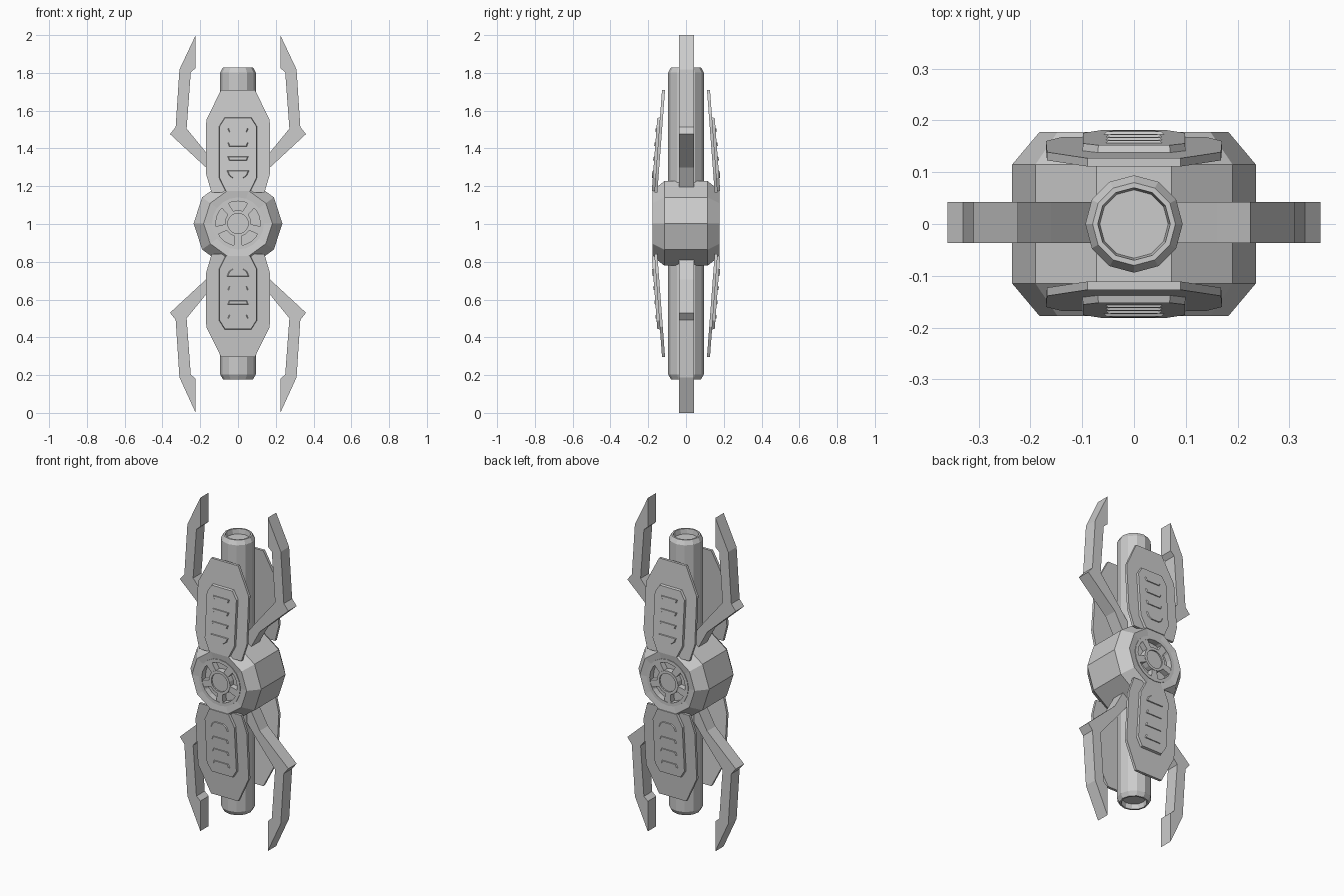
import bpy, bmesh
from math import sin, cos, pi, radians
from mathutils import Vector

if "Cube" in bpy.data.objects:
    bpy.data.objects.remove(bpy.data.objects["Cube"])

CZ = 1.003  # height of the symmetry plane


def finish(name, bm):
    bmesh.ops.remove_doubles(bm, verts=bm.verts, dist=1e-5)
    bmesh.ops.recalc_face_normals(bm, faces=bm.faces)
    mesh = bpy.data.meshes.new(name)
    bm.to_mesh(mesh)
    bm.free()
    ob = bpy.data.objects.new(name, mesh)
    bpy.context.collection.objects.link(ob)
    return ob


def lathe(name, profile, seg, place, closed=False, phase=0):
    """Revolve (radius, height) points; place maps (a, b, h) to a position."""
    bm = bmesh.new()
    rings = []
    for r, h in profile:
        ring = []
        for i in range(seg):
            a = phase + 2 * pi * i / seg
            ring.append(bm.verts.new(place(r * cos(a), r * sin(a), h)))
        rings.append(ring)
    pairs = list(zip(rings, rings[1:])) + ([(rings[-1], rings[0])] if closed else [])
    for p, q in pairs:
        for i in range(seg):
            j = (i + 1) % seg
            bm.faces.new((p[i], p[j], q[j], q[i]))
    if not closed:
        bm.faces.new(rings[0])
        bm.faces.new(rings[-1])
    return finish(name, bm)


def prism(name, outline, back, front, place, shrink=1.0):
    """Extrude a flat outline between two depths; front loop may be shrunk."""
    bm = bmesh.new()
    c = sum((Vector(p) for p in outline), Vector((0, 0))) / len(outline)
    a = [bm.verts.new(place(u, v, back)) for u, v in outline]
    b = []
    for p in outline:
        q = c + (Vector(p) - c) * shrink
        b.append(bm.verts.new(place(q.x, q.y, front)))
    n = len(outline)
    bm.faces.new(a)
    bm.faces.new(b)
    for i in range(n):
        j = (i + 1) % n
        bm.faces.new((a[i], a[j], b[j], b[i]))
    return finish(name, bm)


def both(half):
    return half + [(-x, z) for x, z in reversed(half)]


# Central barrel with a shallow bore at each end
L = 0.825
half = [(0.066, L - 0.03), (0.07, L), (0.08, L), (0.094, L - 0.025)]
lathe("barrel", half + [(r, -h) for r, h in reversed(half)], 12,
      lambda a, b, h: (a, b, CZ + h))

# Chamfered ten-sided hub, recessed on both faces
half = [(0.137, 0.14), (0.137, 0.172), (0.182, 0.178), (0.235, 0.115)]
lathe("hub", half + [(r, -h) for r, h in reversed(half)], 10,
      lambda a, b, h: (a, h, CZ + b))

# Outlines, measured from the symmetry plane
plate = both([(0.09, 0.706), (0.168, 0.548), (0.17, 0.265), (0.14, 0.163)])
panel = both([(0.07, 0.562), (0.1, 0.515), (0.1, 0.24), (0.065, 0.168)])
vent = both([(0.058, 0.009), (0.05, -0.012)])
low_vent = both([(0.062, 0.016), (0.05, -0.012), (0.03, -0.026)])
claw = [(0.224, 0.997), (0.31, 0.815), (0.33, 0.51), (0.36, 0.473), (0.17, 0.297),
        (0.09, 0.15), (0.03, 0.2), (0.16, 0.365), (0.272, 0.502), (0.25, 0.8),
        (0.224, 0.823)]

for face, d in (("front", -1), ("back", 1)):
    # Spoked wheel set in the hub recess
    def wheel(a, b, h):
        return (a, d * h, CZ + b)
    lathe(face + "_wheel_rim", [(0.118, 0.138), (0.138, 0.138), (0.138, 0.176), (0.118, 0.176)],
          20, wheel, closed=True)
    lathe(face + "_wheel_collar", [(0.054, 0.138), (0.07, 0.138), (0.07, 0.176), (0.054, 0.176)],
          20, wheel, closed=True)
    lathe(face + "_wheel_cap", [(0.055, 0.138), (0.055, 0.168)], 20, wheel)
    for k in range(5):
        t = radians(126 + 72 * k)

        def spoke(u, v, h):
            return wheel(u * cos(t) - v * sin(t), u * sin(t) + v * cos(t), h)
        prism(f"{face}_spoke_{k}", [(0.065, -0.017), (0.122, -0.022), (0.122, 0.022), (0.065, 0.017)],
              0.138, 0.174, spoke)

    for end, s in (("upper", 1), ("lower", -1)):
        # Cover plates leaning away from the barrel towards the hub
        def lean(u, v, h):
            return (u, d * (h + 0.075 * (0.706 - v)), CZ + s * v)
        name = f"{end}_{face}"
        prism(name + "_plate", plate, 0.111, 0.127, lean)
        prism(name + "_panel", panel, 0.125, 0.141, lean, 0.98)
        # Louvres on the raised panel
        for k, z in enumerate((0.495, 0.42, 0.345, 0.265)):
            shape = low_vent if k == 3 else vent
            prism(f"{name}_louvre_{k}", [(x, z + dz) for x, dz in shape],
                  0.138, 0.146, lean, 0.85)

# Four bent claws
for end, s in (("upper", 1), ("lower", -1)):
    for side, m in (("left", -1), ("right", 1)):
        prism(f"{end}_{side}_claw", claw, -0.037, 0.042,
              lambda u, v, h: (m * u, h, max(0.0, CZ + s * v - (0.006 if s < 0 and v > 0.99 else 0))))
